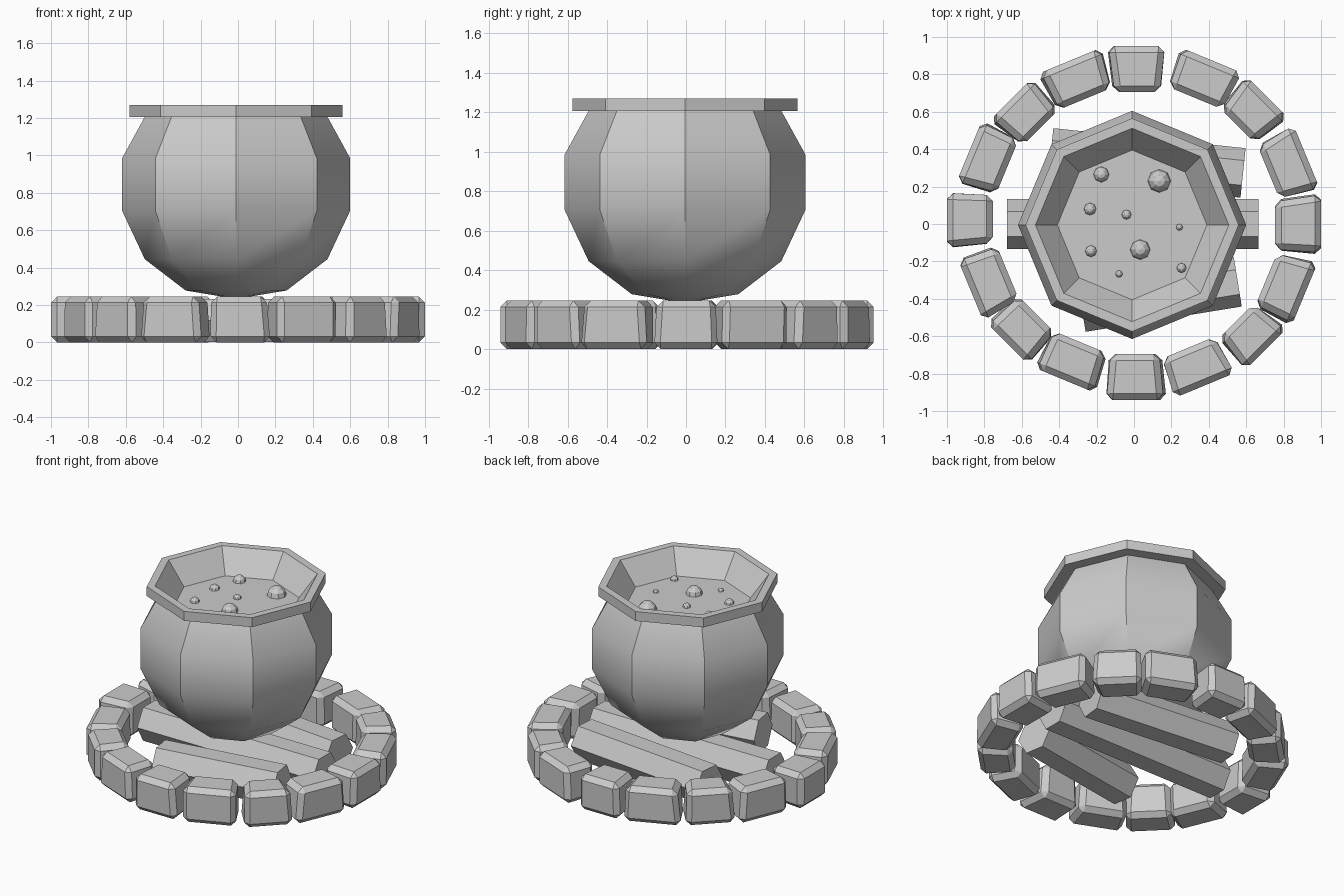
import bpy, bmesh, random
from math import radians, cos, sin, pi, atan2, hypot
from mathutils import Matrix

if "Cube" in bpy.data.objects:
    bpy.data.objects.remove(bpy.data.objects["Cube"])

random.seed(4)
CX, CY = -0.01, -0.005   # pot axis


def finish(bm, name, smooth=None):
    bmesh.ops.recalc_face_normals(bm, faces=bm.faces)
    me = bpy.data.meshes.new(name)
    bm.to_mesh(me)
    bm.free()
    ob = bpy.data.objects.new(name, me)
    bpy.context.collection.objects.link(ob)
    if smooth:
        bpy.ops.object.select_all(action='DESELECT')
        ob.select_set(True)
        bpy.context.view_layer.objects.active = ob
        bpy.ops.object.shade_smooth_by_angle(angle=radians(smooth))
    return ob


def lathe(name, profile, closed=False, cap_start=False, smooth=None, n=8):
    """Turn a (radius, z) profile into an n-sided shape around the pot axis."""
    bm = bmesh.new()
    rings = [[bm.verts.new((CX + r * cos(2 * pi * i / n), CY + r * sin(2 * pi * i / n), z))
              for i in range(n)] for r, z in profile]
    pairs = list(zip(rings, rings[1:]))
    if closed:
        pairs.append((rings[-1], rings[0]))
    for a, b in pairs:
        for i in range(n):
            j = (i + 1) % n
            bm.faces.new((a[i], a[j], b[j], b[i]))
    if cap_start:
        bm.faces.new(rings[0][::-1])
    return finish(bm, name, smooth)


# Pot body, rim and brew surface
lathe("pot_body", [(0.06, 0.243), (0.27, 0.278), (0.488, 0.445), (0.61, 0.705),
                   (0.61, 0.985), (0.488, 1.207)], cap_start=True, smooth=35)
lathe("pot_rim", [(0.488, 1.205), (0.57, 1.205), (0.57, 1.27), (0.517, 1.27),
                  (0.40, 1.115)])
lathe("brew_surface", [(0.40, 1.115), (0.39, 1.115)], cap_start=True)

# Bubbles half sunk in the brew: x, y, radius
for i, (x, y, r) in enumerate([
        (-0.175, 0.265, 0.042), (0.135, 0.23, 0.062), (-0.235, 0.08, 0.033),
        (-0.04, 0.05, 0.026), (0.243, -0.017, 0.018), (-0.23, -0.145, 0.031),
        (0.033, -0.137, 0.054), (0.254, -0.235, 0.026), (-0.08, -0.267, 0.019)]):
    bm = bmesh.new()
    bmesh.ops.create_uvsphere(bm, u_segments=8, v_segments=6, radius=r,
                              matrix=Matrix.Translation((x, y, 1.115)))
    finish(bm, f"bubble_{i + 1}")

# Six-sided logs: from end to end
for i, (x0, y0, x1, y1) in enumerate([(-0.68, 0.0, 0.665, 0.0),
                                      (-0.28, -0.445, 0.555, -0.31),
                                      (-0.445, 0.38, 0.583, 0.273)]):
    bm = bmesh.new()
    turn = (Matrix.Translation(((x0 + x1) / 2, (y0 + y1) / 2, 0.117))
            @ Matrix.Rotation(atan2(y1 - y0, x1 - x0), 4, 'Z')
            @ Matrix.Rotation(pi / 2, 4, 'Y'))
    bmesh.ops.create_cone(bm, cap_ends=True, segments=6, radius1=0.133, radius2=0.133,
                          depth=hypot(x1 - x0, y1 - y0), matrix=turn)
    finish(bm, f"log_{i + 1}")

# Ring of chamfered stones, counter-clockwise from +x
centres = [(0.877, 0.0), (0.82, 0.32), (0.635, 0.60), (0.37, 0.775),
           (0.02, 0.828), (-0.305, 0.77), (-0.58, 0.59), (-0.78, 0.345),
           (-0.877, 0.02), (-0.775, -0.305), (-0.60, -0.56), (-0.325, -0.735),
           (0.01, -0.818), (0.34, -0.76), (0.625, -0.595), (0.81, -0.335)]
for i, (x, y) in enumerate(centres):
    width = 0.36 if i % 2 else 0.31
    depth = 0.22 if i % 2 or i % 4 else 0.245
    bm = bmesh.new()
    bmesh.ops.create_cube(bm, size=1)
    for v in bm.verts:
        taper = 0.86 if v.co.x < 0 else 1.0          # narrower towards the fire
        lean = random.uniform(-0.012, 0.012)
        v.co.y = v.co.y * width * taper * (0.95 if v.co.z > 0 else 1.0) + lean
        v.co.x *= depth
        v.co.z = (v.co.z + 0.5) * 0.246
    bmesh.ops.bevel(bm, geom=bm.edges[:], offset=0.033, segments=1,
                    affect='EDGES', profile=0.5)
    bm.transform(Matrix.Translation((x, y, 0)) @ Matrix.Rotation(radians(22.5 * i), 4, 'Z'))
    finish(bm, f"stone_{i + 1}")
